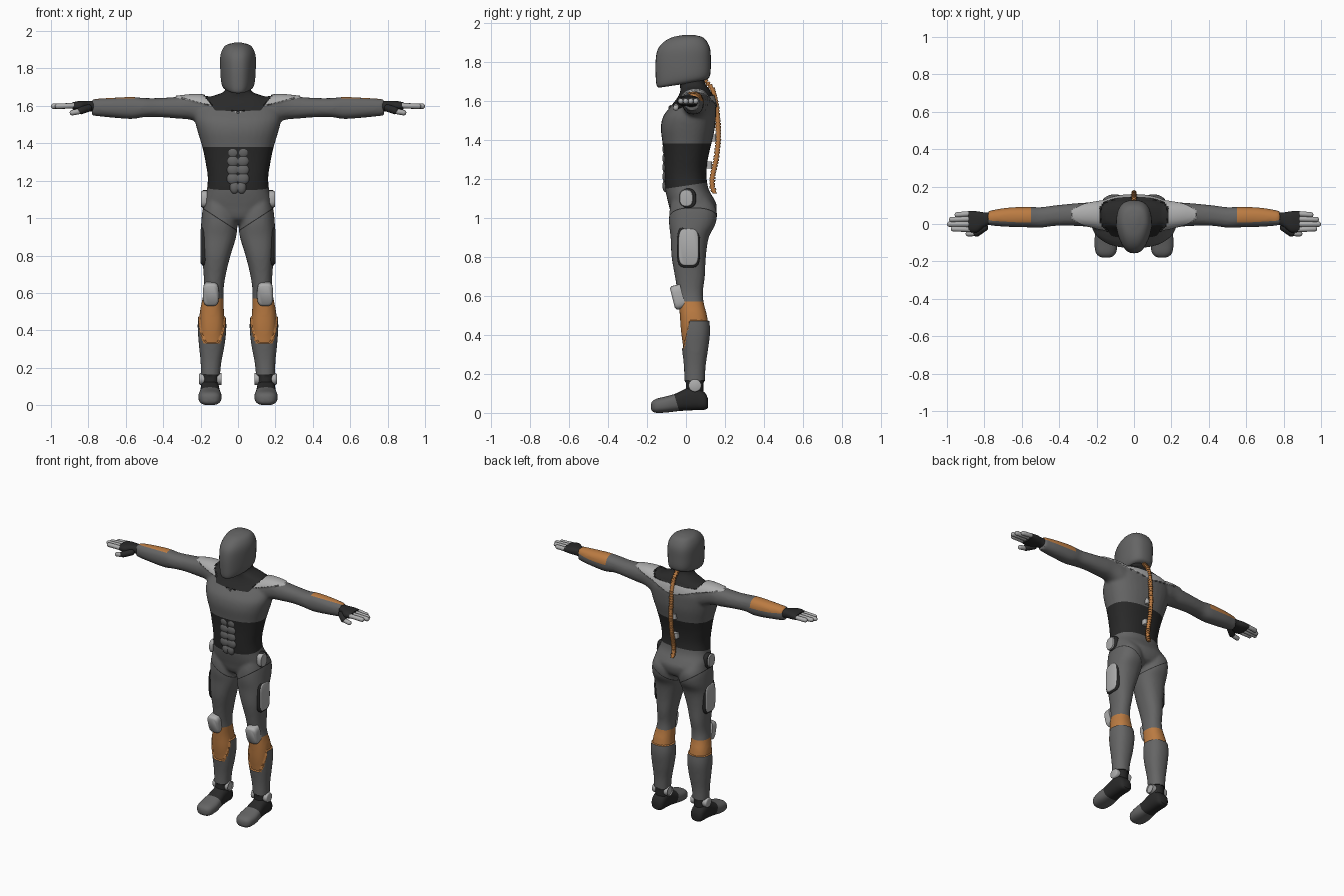
import bpy, bmesh, math
from mathutils import Vector, Matrix

if "Cube" in bpy.data.objects:
    bpy.data.objects.remove(bpy.data.objects["Cube"])


def material(name, rgb):
    m = bpy.data.materials.new(name)
    m.use_nodes = True
    m.diffuse_color = (*rgb, 1)
    m.node_tree.nodes["Principled BSDF"].inputs["Base Color"].default_value = (*rgb, 1)
    return m


GREY, DARK, LIGHT, ORANGE = range(4)
MATS = [material("suit grey", (0.13, 0.13, 0.13)), material("rubber black", (0.022, 0.022, 0.022)),
        material("pale plate", (0.42, 0.42, 0.42)), material("copper orange", (0.5, 0.2, 0.055))]


def loft(bm, axis, sections, power=2.3, steps=4, sides=32, taper=0):
    """Skin superellipse rings; a section is (position, a0, a1, b0, b1)."""
    s = [Vector(p) for p in sections]
    s = [s[0] * 2 - s[1]] + s + [s[-1] * 2 - s[-2]]
    smooth = []
    for i in range(1, len(s) - 2):
        p, q, r, w = s[i - 1:i + 3]
        for k in range(steps):
            t = k / steps
            smooth.append((q * 2 + (r - p) * t + (p * 2 - q * 5 + r * 4 - w) * t * t
                           + (q * 3 - p - r * 3 + w) * t ** 3) * 0.5)
    smooth.append(s[-2])
    rings = []
    for pos, a0, a1, b0, b1 in smooth:
        ring = []
        for k in range(sides):
            ang = math.tau * k / sides
            u, v = (math.copysign(abs(f) ** (2 / power), f) for f in (math.cos(ang), math.sin(ang)))
            u *= 1 - taper * max(0, -v)
            a, b = (a0 + a1 + u * (a1 - a0)) / 2, (b0 + b1 + v * (b1 - b0)) / 2
            ring.append(bm.verts.new({"x": (pos, a, b), "y": (a, pos, b), "z": (a, b, pos)}[axis]))
        rings.append(ring)
    for lo, hi in zip(rings, rings[1:]):
        for k in range(sides):
            j = (k + 1) % sides
            bm.faces.new((lo[k], lo[j], hi[j], hi[k]))
    bm.faces.new(rings[0])
    bm.faces.new(rings[-1])


def pill(bm, p, q, r):
    """Round-ended rod from p to q."""
    p, q = Vector(p), Vector(q)
    d = q - p
    vs = bmesh.ops.create_uvsphere(bm, u_segments=14, v_segments=9, radius=r)["verts"]
    for v in vs:
        if v.co.z > 0:
            v.co.z += d.length
    bmesh.ops.transform(bm, verts=vs, matrix=Matrix.Translation(p) @ d.to_track_quat("Z", "Y").to_matrix().to_4x4())


def cut(bm, co, no, crop=False):
    bmesh.ops.bisect_plane(bm, geom=bm.verts[:] + bm.edges[:] + bm.faces[:], plane_co=co,
                           plane_no=no, clear_inner=crop)


def finish(name, bm, colour, mirror=True, fix=True):
    """Colour is one slot or a rule on the face centre."""
    if fix:
        bmesh.ops.recalc_face_normals(bm, faces=bm.faces[:])
    for f in bm.faces:
        f.smooth = True
        f.material_index = colour(f.calc_center_median()) if callable(colour) else colour
    mesh = bpy.data.meshes.new(name)
    bm.to_mesh(mesh)
    bm.free()
    for m in MATS:
        mesh.materials.append(m)
    mesh.set_sharp_from_angle(angle=math.radians(45))
    ob = bpy.data.objects.new(name, mesh)
    bpy.context.collection.objects.link(ob)
    if mirror:
        ob.modifiers.new("Mirror", "MIRROR").merge_threshold = 0.0005
    return ob


# Body: torso, arm and leg volumes fused into one skin
bm = bmesh.new()
torso = [(0.97, 0.06, -0.03, 0.08), (1.0, 0.13, -0.07, 0.14), (1.06, 0.178, -0.087, 0.158),
         (1.1, 0.182, -0.097, 0.142), (1.15, 0.167, -0.107, 0.115), (1.22, 0.162, -0.112, 0.105),
         (1.3, 0.174, -0.114, 0.112), (1.38, 0.191, -0.12, 0.13), (1.46, 0.215, -0.129, 0.148),
         (1.52, 0.23, -0.117, 0.153), (1.57, 0.23, -0.08, 0.153), (1.61, 0.205, -0.048, 0.145),
         (1.645, 0.16, -0.03, 0.13), (1.67, 0.085, -0.03, 0.11), (1.7, 0.063, -0.033, 0.095),
         (1.77, 0.058, -0.03, 0.09)]
loft(bm, "z", [(z, -w, w, y0, y1) for z, w, y0, y1 in torso], power=2.4)
loft(bm, "x", [(0.1, -0.04, 0.13, 1.47, 1.64), (0.18, -0.03, 0.125, 1.495, 1.655),
               (0.25, -0.015, 0.115, 1.525, 1.657), (0.32, -0.01, 0.11, 1.532, 1.649),
               (0.42, -0.01, 0.1, 1.54, 1.642), (0.5, -0.02, 0.09, 1.54, 1.642),
               (0.57, -0.018, 0.092, 1.53, 1.648), (0.68, -0.015, 0.087, 1.538, 1.643),
               (0.78, -0.007, 0.07, 1.548, 1.637)])
loft(bm, "z", [(1.1, 0.04, 0.175, -0.07, 0.12), (1.04, 0.02, 0.19, -0.084, 0.157),
               (0.97, 0.005, 0.197, -0.087, 0.152), (0.9, 0.01, 0.199, -0.079, 0.117),
               (0.8, 0.04, 0.192, -0.074, 0.102), (0.7, 0.065, 0.184, -0.057, 0.097),
               (0.62, 0.077, 0.182, -0.044, 0.087), (0.56, 0.077, 0.192, -0.037, 0.092),
               (0.5, 0.075, 0.204, -0.032, 0.108), (0.42, 0.069, 0.209, -0.026, 0.117),
               (0.33, 0.077, 0.203, -0.014, 0.107), (0.24, 0.094, 0.194, -0.004, 0.094),
               (0.17, 0.102, 0.191, -0.002, 0.091), (0.08, 0.105, 0.188, -0.002, 0.09)])
blank = finish("body_volume", bm, GREY, mirror=False)
remesh = blank.modifiers.new("Fuse", "REMESH")
remesh.mode, remesh.voxel_size = "VOXEL", 0.01
relax = blank.modifiers.new("Relax", "SMOOTH")
relax.factor, relax.iterations = 0.5, 5
skin = bpy.data.meshes.new_from_object(blank.evaluated_get(bpy.context.evaluated_depsgraph_get()))
bpy.data.objects.remove(blank)
bm = bmesh.new()
bm.from_mesh(skin)
bpy.data.meshes.remove(skin)

# Cut the skin along its panel borders
cut(bm, (0, 0, 0), (1, 0, 0), crop=True)
for co, no in [((0, 0, 0.165), (0, 0, 1)), ((0, 0, 0.33), (0, 0, 1)), ((0, 0, 0.47), (0, 0, 1)),
               ((0, 0, 0.57), (0, 0, 1)), ((0, 0.02, 0.47), (0, 0.14, -0.03)),
               ((0, 0, 0.927), (-0.65, 0, 1)), ((0, 0, 0.933), (-0.65, 0, 1)),
               ((0, 0, 1.165), (0, -0.15, 1)), ((0, 0, 1.38), (0, 0, 1)),
               ((0, -0.05, 1.58), (0, -0.25, 1)), ((0.125, 0, 1.58), (1, 0, -0.77)),
               ((0, 0, 1.565), (-0.25, 0, 1)), ((0.36, 0, 0), (1, 0, 0)),
               ((0.55, 0, 0), (1, 0, 0)), ((0, 0.015, 1.636), (0, 0.57, 1))]:
    cut(bm, co, no)


def calf_top(y):
    return min(0.47, max(0.33, 0.47 + (y - 0.02) * 14 / 3))


def body_colour(c):
    x, y, z = c
    if z < 0.165:
        return DARK
    if z < 0.57:
        return ORANGE if z > calf_top(y) else GREY
    if abs(z - 0.93 - 0.65 * x) < 0.003 and x < 0.25:
        return DARK
    if x < 0.25 and 1.165 + 0.15 * y < z < 1.38:
        return DARK
    if z > 1.58 + 0.25 * (y + 0.05) and x < 0.125 + 0.77 * (z - 1.58):
        return DARK
    if z > 1.565 + 0.25 * x and x < 0.36:
        return LIGHT
    if x > 0.55 and z > 1.636 - 0.57 * (y - 0.015):
        return ORANGE
    return GREY


# Raise calf guards and shoulder plates from the skin
bm.normal_update()
raised = set()
for f in bm.faces:
    c = f.calc_center_median()
    if body_colour(c) == LIGHT or 0.165 < c.z < calf_top(c.y):
        raised.update(f.verts)
for v, n in [(v, v.normal.copy()) for v in raised]:
    v.co += n * 0.007
colours = {}
finish("body", bm, body_colour, fix=False)

# Helmet with narrowed face and lifted nape
bm = bmesh.new()
helmet = [(1.688, 0.055, -0.138, 0.07), (1.698, 0.078, -0.15, 0.112), (1.73, 0.09, -0.155, 0.125),
          (1.8, 0.095, -0.156, 0.127), (1.86, 0.095, -0.146, 0.125), (1.9, 0.084, -0.116, 0.11),
          (1.926, 0.062, -0.07, 0.085), (1.938, 0.02, -0.01, 0.04)]
loft(bm, "z", [(z, -w, w, y0, y1) for z, w, y0, y1 in helmet], power=2.7, taper=0.3)
for v in bm.verts:
    v.co.z += 0.15 * v.co.y * max(0, min(1, (1.77 - v.co.z) / 0.08))
finish("helmet", bm, GREY, mirror=False)

# Abdominal pads
bm = bmesh.new()
for i in range(5):
    vs = bmesh.ops.create_uvsphere(bm, u_segments=20, v_segments=12, radius=1)["verts"]
    w = 0.036 if i else 0.026
    for v in vs:
        v.co = (v.co.x * w + w * 0.72, v.co.y * 0.02 - 0.101, v.co.z * 0.035 + 1.165 + i * 0.047)
cut(bm, (0, 0, 0), (1, 0, 0), crop=True)
finish("abdominal_pads", bm, GREY)

# Boots
bm = bmesh.new()
boot = [(0.112, 0.028, 0.025, 0.075), (0.095, 0.044, 0.016, 0.105), (0.045, 0.05, 0.014, 0.135),
        (0, 0.051, 0.012, 0.125), (-0.05, 0.057, 0.008, 0.1), (-0.1, 0.062, 0.002, 0.085),
        (-0.15, 0.055, 0, 0.073), (-0.172, 0.038, 0.008, 0.06), (-0.18, 0.015, 0.02, 0.045)]
loft(bm, "y", [(y, 0.15 - w, 0.15 + w, z0, z1) for y, w, z0, z1 in boot], power=2.6)
cut(bm, (0, -0.05, 0.06), (0, 1, 0.3))
finish("boots", bm, lambda c: GREY if c.y + 0.05 + 0.3 * (c.z - 0.06) < 0 else DARK)

# Gloves, fingers and thumbs
bm = bmesh.new()
loft(bm, "x", [(0.76, 0, 0.062, 1.565, 1.627), (0.8, -0.015, 0.062, 1.572, 1.626),
               (0.84, -0.045, 0.068, 1.573, 1.627), (0.885, -0.042, 0.07, 1.58, 1.62)], power=2.6)
pill(bm, (0.8, -0.02, 1.588), (0.84, -0.048, 1.575), 0.02)
finish("gloves", bm, DARK)
bm = bmesh.new()
for i, tip in enumerate((0.945, 0.975, 0.986, 0.965)):
    y = 0.055 - i * 0.028
    pill(bm, (0.88, y, 1.601), (tip, y * 0.9, 1.598), 0.0145)
pill(bm, (0.84, -0.05, 1.572), (0.885, -0.052, 1.564), 0.015)
finish("fingers", bm, LIGHT)


def side_plate(name, x0, x1, y0, y1, z0, z1, colour, power=4):
    bm = bmesh.new()
    e = 0.006
    loft(bm, "x", [(x0, y0, y1, z0, z1), (x1 - e, y0, y1, z0, z1),
                   (x1, y0 + e, y1 - e, z0 + e, z1 - e)], power, steps=2)
    finish(name, bm, colour)


# Thigh plates, hip pods and ankle discs
side_plate("thigh_plate_rims", 0.165, 0.194, -0.046, 0.072, 0.745, 0.955, DARK)
side_plate("thigh_plates", 0.165, 0.201, -0.038, 0.064, 0.755, 0.945, LIGHT)
side_plate("hip_pod_rims", 0.15, 0.19, -0.028, 0.052, 1.05, 1.15, DARK, 2.4)
side_plate("hip_pods", 0.15, 0.199, -0.034, 0.036, 1.058, 1.145, LIGHT, 2.6)
side_plate("outer_ankle_discs", 0.175, 0.208, 0.013, 0.079, 0.108, 0.172, LIGHT, 2)
side_plate("inner_ankle_discs", 0.125, 0.094, 0.013, 0.079, 0.108, 0.172, LIGHT, 2)

# Knee pads, leaning forward at the top
bm = bmesh.new()
loft(bm, "y", [(0.03, -0.042, 0.042, -0.062, 0.062), (-0.012, -0.042, 0.042, -0.062, 0.062),
               (-0.025, -0.032, 0.032, -0.05, 0.052)], power=3.5)
bmesh.ops.transform(bm, verts=bm.verts[:],
                    matrix=Matrix.Translation((0.145, -0.045, 0.593)) @ Matrix.Rotation(0.25, 4, "X"))
finish("knee_pads", bm, LIGHT)

# Ribbed spine cable with its clips
path = [(0.1, 1.7), (0.135, 1.66), (0.155, 1.58), (0.164, 1.48), (0.166, 1.4), (0.155, 1.3),
        (0.137, 1.22), (0.134, 1.16), (0.148, 1.125)]
bm = bmesh.new()
loft(bm, "z", [(z, -0.011, 0.011, y - 0.011, y + 0.011) for y, z in path], power=2, sides=10)
for (y0, z0), (y1, z1) in zip(path, path[1:]):
    d = Vector((0, y1 - y0, z1 - z0))
    count = max(2, round(d.length / 0.0165))
    for k in range(count):
        spot = Vector((0, y0, z0)) + d * (k / count)
        bmesh.ops.create_cone(bm, cap_ends=True, segments=12, radius1=0.0145, radius2=0.0145, depth=0.011,
                              matrix=Matrix.Translation(spot) @ d.to_track_quat("Z", "Y").to_matrix().to_4x4())
finish("spine_cable", bm, ORANGE, mirror=False)
bm = bmesh.new()
for y, z in ((0.135, 1.41), (0.115, 1.27)):
    loft(bm, "z", [(z - 0.018, -0.024, 0.024, y - 0.025, y + 0.018),
                   (z + 0.018, -0.024, 0.024, y - 0.025, y + 0.018)], power=5, steps=1, sides=20)
finish("cable_clips", bm, LIGHT, mirror=False)
